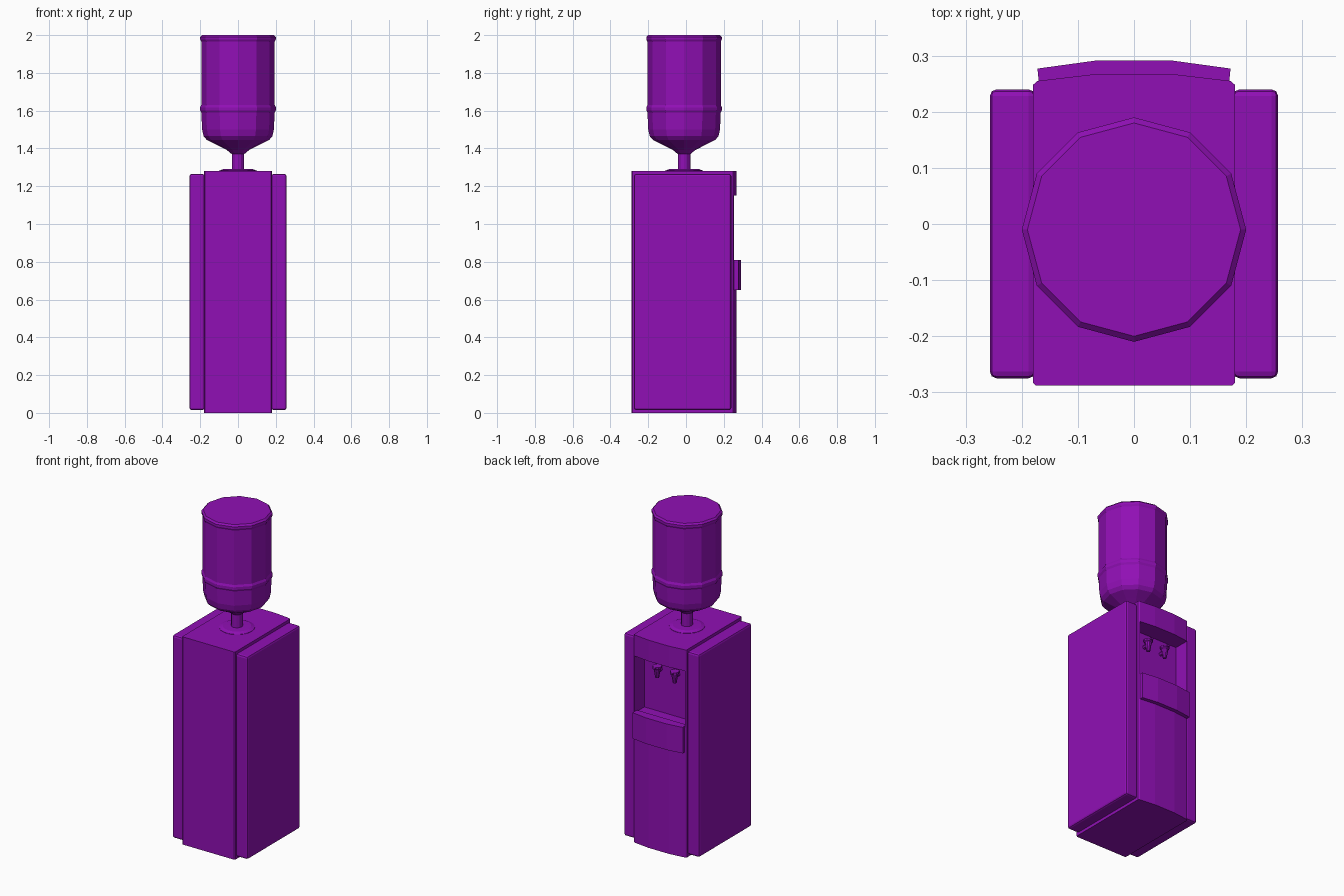
import bpy, bmesh, math
from mathutils import Matrix

if "Cube" in bpy.data.objects:
    bpy.data.objects.remove(bpy.data.objects["Cube"])

purple = bpy.data.materials.new("purple_plastic")
purple.diffuse_color = (0.28, 0.005, 0.46, 1)
purple.use_nodes = True
purple.node_tree.nodes["Principled BSDF"].inputs["Base Color"].default_value = purple.diffuse_color


def finish(name, bm, bevel=0):
    bmesh.ops.recalc_face_normals(bm, faces=bm.faces)
    me = bpy.data.meshes.new(name)
    bm.to_mesh(me)
    bm.free()
    me.materials.append(purple)
    ob = bpy.data.objects.new(name, me)
    bpy.context.collection.objects.link(ob)
    if bevel:
        m = ob.modifiers.new("bevel", "BEVEL")
        m.width, m.segments, m.limit_method = bevel, 2, "ANGLE"
    return ob


def prism(name, outline, z0, z1, bevel=0):
    bm = bmesh.new()
    face = bm.faces.new([bm.verts.new((x, y, z0)) for x, y in outline])
    top = bmesh.ops.extrude_face_region(bm, geom=[face])["geom"]
    verts = [v for v in top if isinstance(v, bmesh.types.BMVert)]
    bmesh.ops.translate(bm, verts=verts, vec=(0, 0, z1 - z0))
    return finish(name, bm, bevel)


def mirrored(half):
    return half + [(-x, y) for x, y in reversed(half)]


def lathe(name, profile, sides, centre):
    """Closed turned shape from (radius, z) points, capped at both ends."""
    bm = bmesh.new()
    rings = []
    for r, z in profile:
        rings.append([bm.verts.new((centre[0] + r * math.cos(2 * math.pi * i / sides),
                                    centre[1] + r * math.sin(2 * math.pi * i / sides), z))
                      for i in range(sides)])
    for a, b in zip(rings, rings[1:]):
        for i in range(sides):
            j = (i + 1) % sides
            bm.faces.new((a[i], a[j], b[j], b[i]))
    bm.faces.new(rings[0])
    bm.faces.new(rings[-1])
    return finish(name, bm)


# Central cabinet with a bowed dispensing face
cabinet = prism("cabinet", mirrored([(0.175, -0.288), (0.18, -0.283), (0.18, 0.248),
                                     (0.172, 0.255), (0.07, 0.267)]), 0, 1.28)

# Dispensing recess, cut out of the cabinet
cutter = prism("recess_cutter", [(-0.172, 0.16), (0.172, 0.16), (0.172, 0.4), (-0.172, 0.4)],
               0.80, 1.15)
cutter.hide_render = True
cut = cabinet.modifiers.new("recess", "BOOLEAN")
cut.operation, cut.solver, cut.object = "DIFFERENCE", "EXACT", cutter
bpy.context.view_layer.objects.active = cabinet
bpy.ops.object.modifier_apply(modifier=cut.name)
bpy.data.objects.remove(cutter)

# Side panels
for side, s in (("left", -1), ("right", 1)):
    prism(side + "_panel", [(s * 0.176, -0.275), (s * 0.257, -0.275),
                            (s * 0.257, 0.24), (s * 0.176, 0.24)], 0.015, 1.265, 0.012)

# Drip tray
prism("drip_tray", mirrored([(0.168, 0.235), (0.172, 0.277), (0.07, 0.291)]), 0.65, 0.81)

# Taps: tapered spout, stem into the back wall and a small lever
for side, x in (("left", -0.06), ("right", 0.06)):
    lathe(side + "_tap_spout", [(0.011, 1.025), (0.015, 1.05), (0.02, 1.08), (0.026, 1.085),
                                (0.026, 1.097)], 10, (x, 0.195))
    bm = bmesh.new()
    bmesh.ops.create_cone(bm, cap_ends=True, segments=8, radius1=0.012, radius2=0.012, depth=0.04,
                          matrix=Matrix.Translation((x, 0.175, 1.065))
                          @ Matrix.Rotation(math.pi / 2, 4, "X"))
    finish(side + "_tap_stem", bm)
    prism(side + "_tap_lever", [(x - 0.01, 0.2), (x + 0.01, 0.2), (x + 0.008, 0.23),
                                (x - 0.008, 0.23)], 1.088, 1.097)

# Bottle collar and upturned water bottle
lathe("bottle_collar", [(0.1, 1.27), (0.1, 1.282), (0.08, 1.29), (0.04, 1.291)], 24, (0, -0.01))
lathe("water_bottle", [(0.033, 1.28), (0.033, 1.37), (0.06, 1.392), (0.115, 1.42), (0.165, 1.445),
                       (0.182, 1.465), (0.19, 1.50), (0.194, 1.59), (0.2, 1.602), (0.2, 1.618),
                       (0.194, 1.63), (0.194, 1.965), (0.2, 1.977), (0.2, 1.99), (0.19, 2.0)],
      12, (0, -0.01))
